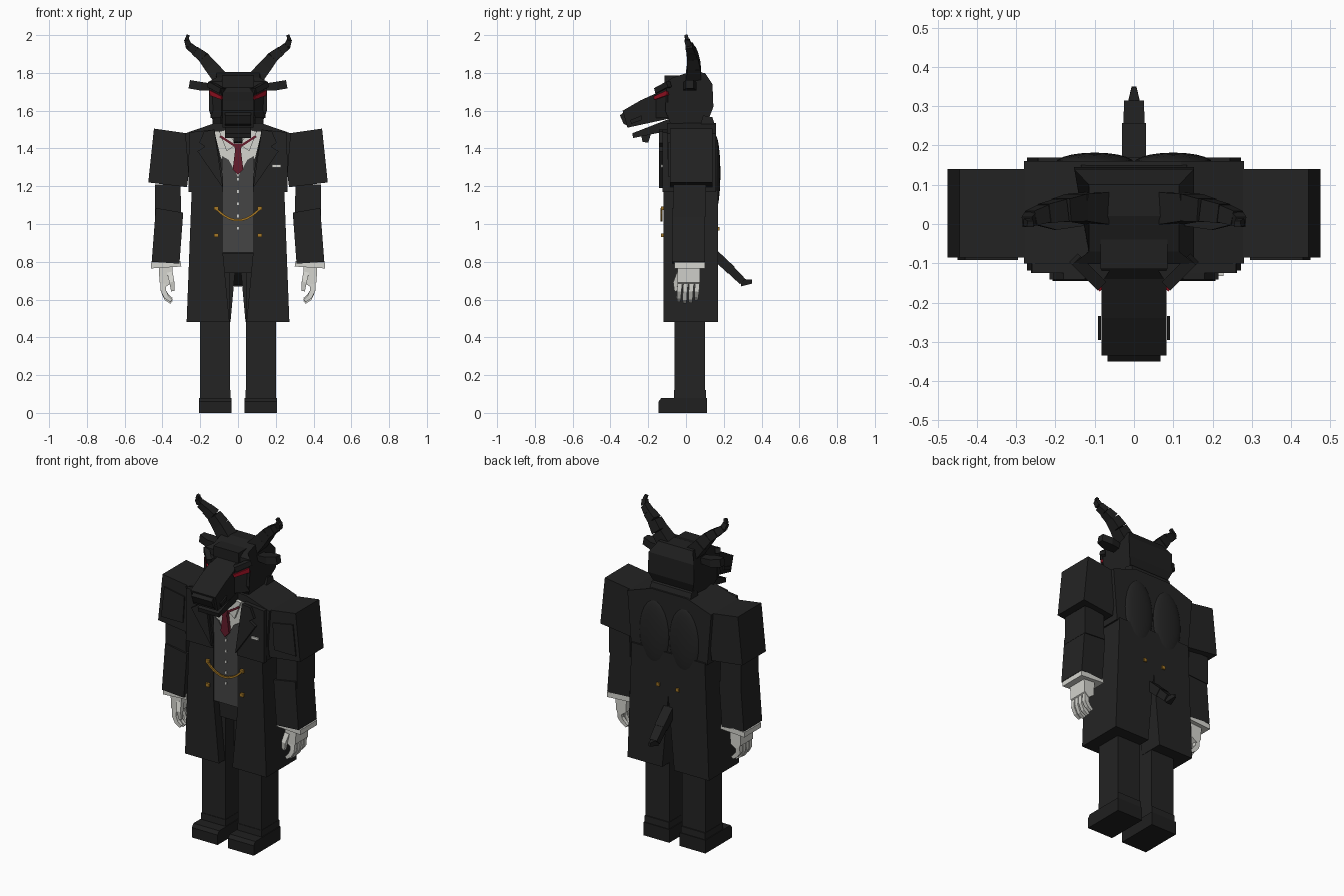
import bpy
import bmesh
from mathutils import Vector

cube = bpy.data.objects.get("Cube")
if cube:
    bpy.data.objects.remove(cube, do_unlink=True)


def material(name, r, g, b):
    m = bpy.data.materials.new(name)
    m.use_nodes = True
    m.diffuse_color = (r, g, b, 1)
    m.node_tree.nodes["Principled BSDF"].inputs["Base Color"].default_value = (r, g, b, 1)
    return m


COAT = material("coat_black", .017, .017, .017)
FUR = material("fur_black", .014, .014, .014)
VEST = material("vest_grey", .06, .06, .06)
WHITE = material("white_cloth", .66, .66, .62)
TIE = material("tie_red", .13, .012, .025)
EYE = material("eye_red", .3, .005, .015)
GOLD = material("gold", .38, .19, .02)


def finish(name, bm, mat):
    bmesh.ops.recalc_face_normals(bm, faces=bm.faces)
    mesh = bpy.data.meshes.new(name)
    bm.to_mesh(mesh)
    bm.free()
    mesh.materials.append(mat)
    ob = bpy.data.objects.new(name, mesh)
    bpy.context.scene.collection.objects.link(ob)
    return ob


def loft(name, rings, mat):
    """Skin matching closed rings of points and cap both ends."""
    bm = bmesh.new()
    vs = [[bm.verts.new(p) for p in r] for r in rings]
    n = len(rings[0])
    for a, b in zip(vs, vs[1:]):
        for i in range(n):
            j = (i + 1) % n
            bm.faces.new((a[i], a[j], b[j], b[i]))
    bm.faces.new(vs[0])
    bm.faces.new(vs[-1])
    return finish(name, bm, mat)


def prism(name, pts, axis, lo, hi, mat, s=1):
    """Extrude a 2D outline along an axis; s = -1 mirrors it in x."""
    def place(p, t):
        c = list(p)
        c.insert("xyz".index(axis), t)
        return (c[0] * s, c[1], c[2])
    return loft(name, [[place(p, t) for p in pts] for t in (lo, hi)], mat)


def box(name, x, y, z, mat, s=1):
    return prism(name, [(x[0], y[0]), (x[1], y[0]), (x[1], y[1]), (x[0], y[1])], "z", *z, mat, s)


def chain(name, pts, sizes, mat, s=1, hint=(0, 1, 0)):
    """Rectangular tube through points; sizes are (across, along hint)."""
    pts = [Vector((p[0] * s, p[1], p[2])) for p in pts]
    rings = []
    for i, p in enumerate(pts):
        d = pts[min(i + 1, len(pts) - 1)] - pts[max(i - 1, 0)]
        side = d.cross(Vector(hint)).normalized()
        up = side.cross(d).normalized()
        w, h = sizes[i][0] / 2, sizes[i][1] / 2
        rings.append([p + side * w * a + up * h * b for a, b in ((1, 1), (-1, 1), (-1, -1), (1, -1))])
    return loft(name, rings, mat)


# Torso, vest, shirt and tie
prism("chest", [(-.255, 1.17), (.255, 1.17), (.28, 1.48), (.12, 1.535), (-.12, 1.535), (-.28, 1.48)],
      "y", -.1, .16, COAT)
box("waist", (-.24, .24), (-.085, .16), (.84, 1.17), COAT)
box("hips", (-.19, .19), (-.07, .12), (.74, .86), COAT)
prism("vest", [(-.08, .85), (.08, .85), (.085, 1.36), (.05, 1.34), (0, 1.25), (-.05, 1.34), (-.085, 1.36)],
      "y", -.114, -.08, VEST)
prism("shirt", [(0, 1.24), (.09, 1.35), (.125, 1.49), (-.125, 1.49), (-.09, 1.35)], "y", -.107, -.09, WHITE)
prism("tie", [(0, 1.26), (.028, 1.29), (.014, 1.4), (-.014, 1.4), (-.028, 1.29)], "y", -.127, -.1, TIE)
prism("tie_knot", [(-.014, 1.385), (.014, 1.385), (.022, 1.425), (-.022, 1.425)], "y", -.132, -.1, TIE)
for i in range(5):
    z = .97 + .065 * i
    box(f"vest_button_{i + 1}", (-.005, .005), (-.119, -.11), (z, z + .014), WHITE)
box("neck", (-.085, .085), (-.06, .08), (1.5, 1.57), FUR)
prism("back_collar", [(.07, 1.5), (.16, 1.5), (.14, 1.565), (.09, 1.575)], "x", -.135, .135, COAT)
box("pocket_square", (.18, .228), (-.133, -.12), (1.3, 1.315), WHITE)

# Watch chain
curve = [(.115 * t / 5, -.13, 1.02 + .06 * (t / 5) ** 2) for t in range(-5, 6)]
chain("watch_chain", curve, [(.011, .01)] * len(curve), GOLD)

for s, side in ((1, "left"), (-1, "right")):
    # Coat front, lapels, collar points and skirt
    prism(side + "_coat_front", [(.08, 1.17), (.08, 1.25), (.125, 1.5), (.26, 1.485), (.262, 1.17)],
          "y", -.125, -.095, COAT, s)
    prism(side + "_lapel", [(.08, 1.19), (.125, 1.5), (.18, 1.49), (.205, 1.43), (.175, 1.41),
                            (.215, 1.385)], "y", -.142, -.12, COAT, s)
    prism(side + "_shirt_collar", [(.01, 1.42), (.06, 1.385), (.1, 1.49), (.06, 1.5)], "y", -.12, -.1, WHITE, s)
    chain(side + "_tie_band", [(.01, -.124, 1.41), (.095, -.124, 1.465)], [(.012, .006)] * 2, TIE, s)
    prism(side + "_coat_skirt", [(.08, 1.18), (.08, .85), (.045, .48), (.272, .48), (.245, 1.18)],
          "y", -.118, .02, COAT, s)
    prism(side + "_coat_tail", [(.0, 1.18), (.0, .92), (.04, .48), (.272, .48), (.245, 1.18)],
          "y", .02, .17, COAT, s)
    bpy.ops.mesh.primitive_uv_sphere_add(segments=20, ring_count=12, location=(s * .1, .155, 1.27))
    blade = bpy.context.object
    blade.name = side + "_shoulder_blade"
    blade.scale = (.1, .027, .2)
    blade.data.materials.append(COAT)
    bpy.ops.object.shade_smooth_by_angle()
    for i, z in enumerate((.93, 1.073)):
        box(f"{side}_front_button_{i + 1}", (.103, .126), (-.132, -.115), (z, z + .02), GOLD, s)
    box(side + "_back_button", (.055, .075), (.165, .178), (.965, .985), GOLD, s)

    # Arms
    prism(side + "_shoulder", [(.235, 1.475), (.445, 1.505), (.475, 1.22), (.27, 1.195)],
          "y", -.085, .14, COAT, s)
    prism(side + "_shoulder_panel", [(.305, 1.25), (.45, 1.25), (.43, 1.435), (.295, 1.41)],
          "y", -.092, -.08, COAT, s)
    prism(side + "_elbow", [(.305, 1.21), (.44, 1.21), (.44, 1.04), (.3, 1.05)], "y", -.065, .105, COAT, s)
    prism(side + "_forearm", [(.29, 1.06), (.435, 1.085), (.457, .8), (.31, .79)], "y", -.075, .1, COAT, s)
    prism(side + "_cuff", [(.3, .775), (.46, .765), (.46, .795), (.305, .805)], "y", -.06, .1, WHITE, s)

    # Hands
    prism(side + "_hand", [(.345, .78), (.42, .775), (.415, .69), (.385, .665), (.35, .69)],
          "y", -.045, .075, WHITE, s)
    for i in range(4):
        y, drop = -.032 + .031 * i, (.008, 0, .004, .016)[i]
        chain(f"{side}_finger_{i + 1}", [(.395, y, .69), (.395, y - .004, .645),
                                         (.378, y - .006, .605 + drop), (.352, y - .006, .585 + drop)],
              [(.03, .025), (.028, .024), (.025, .022), (.018, .018)], WHITE, s)
    chain(side + "_thumb", [(.36, -.035, .74), (.35, -.055, .69), (.345, -.052, .645)],
          [(.03, .03), (.026, .026), (.018, .018)], WHITE, s)

    # Legs and shoes
    box(side + "_leg", (.042, .2), (-.06, .1), (.08, .8), COAT, s)
    box(side + "_trouser_hem", (.04, .202), (-.063, .106), (.08, .12), COAT, s)
    prism(side + "_shoe", [(-.145, 0), (.11, 0), (.11, .08), (-.13, .08), (-.145, .06)],
          "x", .035, .207, FUR, s)

    # Cheeks, eyes, nostrils, ears and horns
    prism(side + "_cheek", [(.145, -.095), (.088, -.16), (.05, -.1)], "z", 1.56, 1.72, FUR, s)
    chain(side + "_brow", [(.085, -.155, 1.705), (.15, -.09, 1.74)], [(.03, .03)] * 2, FUR, s, (0, 0, 1))
    chain(side + "_eye", [(.085, -.166, 1.667), (.148, -.097, 1.695)],
          [(.012, .018), (.012, .026)], EYE, s, (0, 0, 1))
    prism(side + "_lip", [(-.235, 1.575), (-.295, 1.55), (-.29, 1.53), (-.235, 1.55)],
          "x", .084, .092, FUR, s)
    chain(side + "_ear", [(.13, .02, 1.725), (.2, .02, 1.73), (.258, .02, 1.74)],
          [(.035, .05), (.045, .07), (.045, .04)], FUR, s)
    path = [(.095, .04, 1.775), (.145, .042, 1.835), (.185, .035, 1.885), (.228, .027, 1.917),
            (.262, .015, 1.945), (.272, .005, 1.975), (.264, 0, 2.0)]
    for i, (a, b) in enumerate(zip(path, path[1:])):
        w = .082 - .0125 * i
        chain(f"{side}_horn_{i + 1}", [a, b], [(w, w), (w * .85, w * .85)], FUR, s)

# Head, narrowed at crown and throat
head = prism("head", [(-.1, 1.755), (-.07, 1.775), (.02, 1.805), (.1, 1.8), (.14, 1.74), (.145, 1.62),
                      (.11, 1.53), (-.07, 1.5), (-.11, 1.6)], "x", -.153, .153, FUR)
for v in head.data.vertices:
    if v.co.z > 1.77:
        v.co.x *= .75
    elif v.co.z < 1.56:
        v.co.x *= .76
box("brow_plate", (-.085, .085), (-.115, .0), (1.72, 1.785), FUR)
prism("snout", [(-.07, 1.765), (-.14, 1.7), (-.24, 1.655), (-.335, 1.6), (-.31, 1.51), (-.08, 1.56)],
      "x", -.083, .083, FUR)
prism("nose", [(-.32, 1.6), (-.35, 1.575), (-.33, 1.53), (-.3, 1.515)], "x", -.068, .068, FUR)
prism("jaw", [(-.285, 1.48), (-.08, 1.56), (-.06, 1.5), (-.28, 1.455)], "x", -.07, .07, FUR)
prism("chin_beard", [(-.24, 1.485), (-.18, 1.495), (-.2, 1.43), (-.23, 1.435)], "x", -.025, .025, FUR)

# Tail
chain("tail_base", [(0, .15, .84), (0, .24, .755)], [(.06, .05)] * 2, FUR, 1, (0, .6, .8))
chain("tail_tip", [(0, .235, .76), (0, .3, .695)], [(.055, .045), (.05, .04)], FUR, 1, (0, .6, .8))
chain("tail_tuft", [(0, .29, .69), (0, .35, .695)], [(.04, .04), (.012, .02)], FUR, 1, (0, 0, 1))
